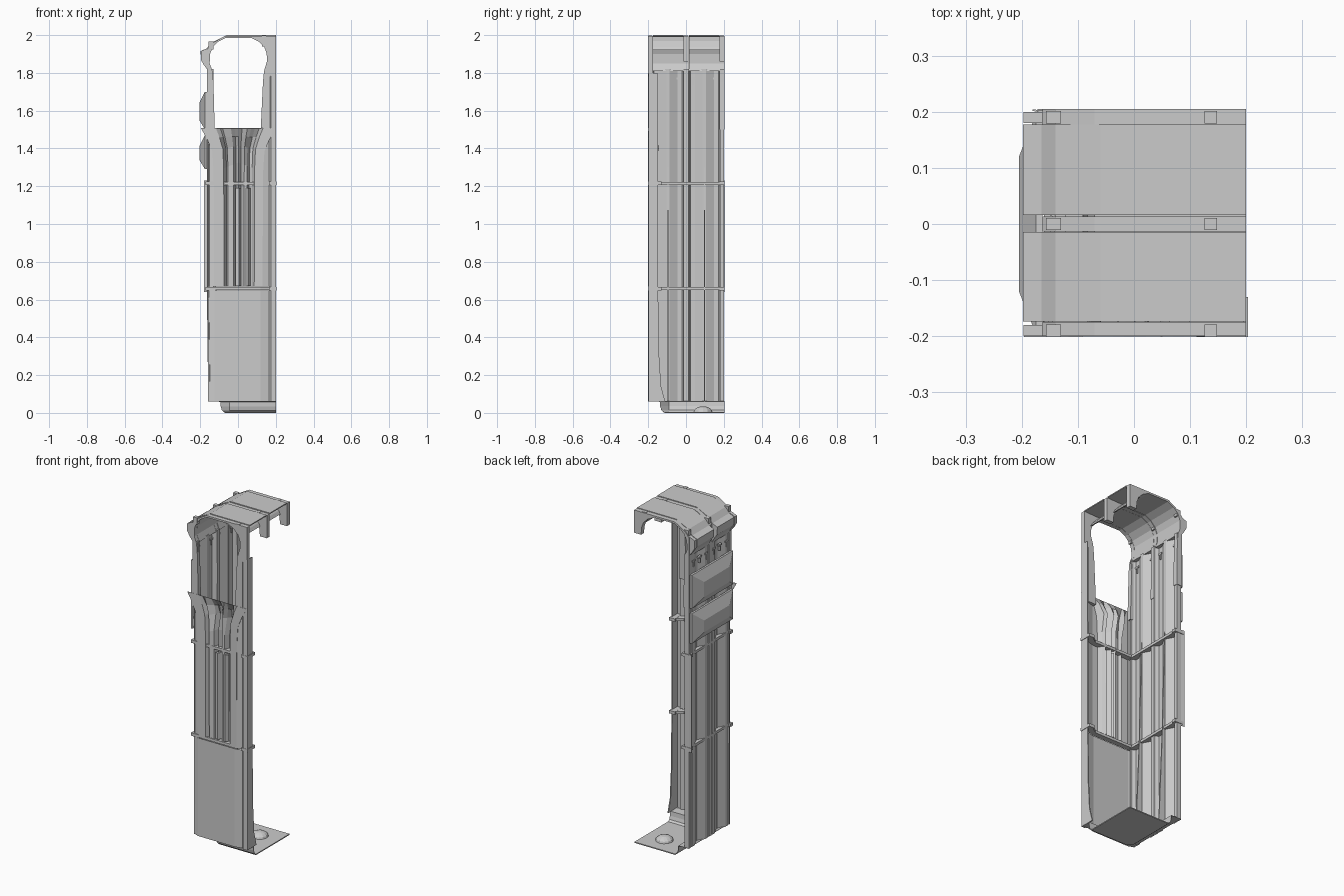
import bpy, bmesh, math
from mathutils import Vector

if "Cube" in bpy.data.objects:
    bpy.data.objects.remove(bpy.data.objects["Cube"])


def finish(name, bm, thick=0):
    bmesh.ops.recalc_face_normals(bm, faces=bm.faces)
    me = bpy.data.meshes.new(name)
    bm.to_mesh(me)
    bm.free()
    ob = bpy.data.objects.new(name, me)
    bpy.context.collection.objects.link(ob)
    if thick:
        m = ob.modifiers.new("shell", 'SOLIDIFY')
        m.thickness = thick
        m.offset = 0
    return ob


def place(axis, p, t):
    return {'x': (t, p[0], p[1]), 'y': (p[0], t, p[1]), 'z': (p[0], p[1], t)}[axis]


def prism(name, pts, axis, a, b):
    """Closed outline extruded along an axis."""
    bm = bmesh.new()
    f = bm.faces.new([bm.verts.new(place(axis, p, a)) for p in pts])
    r = bmesh.ops.extrude_face_region(bm, geom=[f])
    d = Vector(place(axis, (0, 0), b - a))
    bmesh.ops.translate(bm, vec=d, verts=[v for v in r['geom'] if isinstance(v, bmesh.types.BMVert)])
    bm.faces.ensure_lookup_table()
    if len([g for g in bm.faces if len(g.verts) == len(pts)]) < 2 and len(pts) != 4:
        bm.faces.new([v for v in f.verts])
    return finish(name, bm)


def box(name, x0, x1, y0, y1, z0, z1):
    return prism(name, [(x0, y0), (x1, y0), (x1, y1), (x0, y1)], 'z', z0, z1)


def loft(name, rows, thick=0.004):
    """Thin sheet through rows of points."""
    bm = bmesh.new()
    vs = [[bm.verts.new(p) for p in r] for r in rows]
    for r, s in zip(vs, vs[1:]):
        for i in range(len(r) - 1):
            bm.faces.new((r[i], r[i + 1], s[i + 1], s[i]))
    return finish(name, bm, thick)


def wall(name, plan, z0, z1):
    return loft(name, [[(x, y, z) for x, y in plan] for z in (z0, z1)])


# Arch ribs with horseshoe opening
inner = [(-.13, 1.75), (-.135, 1.81), (-.15, 1.85), (-.148, 1.9), (-.135, 1.935), (-.105, 1.965),
         (-.065, 1.985), (.07, 1.985), (.11, 1.965), (.14, 1.935), (.152, 1.9)]
crown = [(.2, 1.996), (-.07, 1.996), (-.14, 1.955), (-.163, 1.925), (-.163, 1.5)]
for nm, y0, y1 in (("middle", -.013, .013), ("back", .177, .205)):
    prism(nm + "_arch_rib", [(-.127, 1.5)] + inner + [(.154, 1.86), (.2, 1.86)] + crown, 'y', y0, y1)
prism("front_arch_rib", [(-.122, 1.45)] + inner +
      [(.153, 1.86), (.138, 1.81), (.132, 1.75), (.118, 1.45), (.17, 1.45), (.17, 1.78), (.2, 1.8)]
      + crown[:-1] + [(-.163, 1.45)], 'y', -.2, -.175)
for y in (-.19, 0, .19):
    box("rib_bolt", .126, .148, y - .011, y + .011, 1.94, 1.999)
    box("rib_bolt", -.157, -.13, y - .011, y + .011, 1.925, 1.965)
    if y:
        prism("rib_shoulder", [(-.163, 1.82), (-.18, 1.84), (-.197, 1.87), (-.197, 1.915), (-.163, 1.93)],
              'y', y - .01, y + .01)

# Roof panels: flat top over a round barrel, open on the right
roof = [(-.16, 1.81), (-.175, 1.84), (-.196, 1.87), (-.198, 1.915), (-.165, 1.93), (-.14, 1.96),
        (-.06, 2), (.2, 2), (.2, 1.994), (.085, 1.99), (.118, 1.97), (.147, 1.938), (.157, 1.92),
        (.15, 1.92)] + inner[9:0:-1]
for y0, y1 in ((-.174, -.014), (.016, .177)):
    prism("roof_panel", roof, 'y', y0, y1)

# Left wall: posts, folded panels, inner fins
for nm, y0, y1 in (("front", -.19, -.178), ("middle", -.013, .013), ("back", .18, .202)):
    box(nm + "_left_post", -.16, -.13, y0, y1, .06, 1.82)
for c in (-.095, .097):
    plan = [(-.14, -.084), (-.158, -.075), (-.158, -.05), (-.136, -.008), (-.136, .008), (-.158, .05),
            (-.158, .075), (-.14, .084)]
    wall("left_folded_panel", [(x, y + c) for x, y in plan], .06, 1.82)
    prism("inner_fin", [(-.14, .06), (-.09, .06), (-.115, .65), (-.132, 1.3), (-.14, 1.3)],
          'y', c - .003, c + .003)
    for d in (-.06, 0, .06):
        box("wall_tab", -.163, -.15, c + d - .014, c + d + .014, 1.765, 1.775)
        box("wall_tab_stem", -.163, -.15, c + d - .004, c + d + .004, 1.735, 1.765)
loft("side_fin", [[(-.16, .2, z), (-.181, .203, z)] for z in (.64, 1.23)], .003)

# Armour pads on the left wall
for z0, z1 in ((1.29, 1.47), (1.5, 1.7)):
    bm = bmesh.new()
    rings = [[bm.verts.new((x, sy * y, z)) for sy, z in ((-1, a), (1, a), (1, b), (-1, b))]
             for x, y, a, b in ((-.163, .195, z0, z1), (-.175, .195, z0, z1),
                                (-.205, .12, z0 + .05, z1 - .06))]
    for r, s in zip(rings, rings[1:]):
        for i in range(4):
            j = (i + 1) % 4
            bm.faces.new((r[i], r[j], s[j], s[i]))
    bm.faces.new(rings[-1])
    finish("armour_pad", bm)

# Front wall and right corner column
loft("lower_front_panel", [[(-.16 + e, -.175, z), (-.15 + e, -.19, z), (-.125, -.198, z), (.118, -.198, z),
                            (.168, -.186, z)] for e, z in ((.004, .06), (-.003, .648))])
wall("front_left_edge", [(-.163, -.175), (-.15, -.192), (-.122, -.198)], .668, 1.46)
wall("front_right_edge", [(.125, -.198), (.168, -.186)], .668, 1.46)
wall("corner_column", [(.165, -.188), (.175, -.198), (.198, -.198), (.198, -.15)], .06, 1.8)
prism("column_flange", [(-.198, 1.8), (-.15, 1.8), (-.148, .65), (-.142, .3), (-.132, .14), (-.11, .06),
                        (-.198, .06)], 'x', .194, .2)

# Hanging drape: wide straight top gathered into folds
fold = [(-1, 0), (-.6, 0), (-.48, .7), (-.42, .1), (-.2, .2), (-.1, 1), (0, .35), (.1, .9),
        (.24, .1), (.34, .2), (.44, 1), (.56, .7), (.66, 0), (1, 0)]
rows = []
for z, w, a, sag in ((1.507, .198, 0, 0), (1.46, .168, .012, .01), (1.4, .138, .035, .03),
                     (1.3, .131, .036, .05), (1.19, .13, .034, 0), (.668, .128, .034, 0)):
    rows.append([(x * w + .002, -.2 + d * a + (.02 if .1 < d and 1.35 < z < 1.47 else 0),
                  z + sag * (.5 - abs(x))) for x, d in fold])
loft("front_drape", rows, .002)
for x in (.0, .05):
    prism("drape_fold", [(x - .012, -.194), (x + .004, -.2), (x + .016, -.18), (x, -.165)], 'z', .672, 1.19)

# Horizontal bands behind the seams, with clips at the posts
for z in (.65, 1.207):
    prism("band", [(-.16, .203), (-.16, -.18), (-.14, -.197), (.12, -.197), (.165, -.185), (.2, -.2),
                   (.2, -.145), (.165, -.14), (.13, -.165), (-.122, -.165), (-.122, .203)],
          'z', z, z + .016)
    for x0, x1, y0, y1 in ((.165, .203, -.201, -.13), (-.172, -.115, .178, .205), (-.172, -.12, -.2, -.178)):
        box("band_clip", x0, x1, y0, y1, z - .001, z + .017)

# Base tray with flared skirt and dome
prism("base_plate", [(-.07, .203), (-.07, -.09), (-.045, -.115), (.2, -.115), (.2, .203)], 'z', 0, .006)
skirt = []
for o, z in ((0, .003), (.014, .014), (.02, .035), (.022, .06)):
    skirt.append([(-.07 - o, .203, z), (-.07 - o, -.09, z), (-.045, -.115 - o, z), (.2, -.115 - o, z)])
skirt.append([(-.155, .203, .062), (-.155, -.16, .062), (-.13, -.19, .062), (.2, -.19, .062)])
loft("base_skirt", skirt, .003)
bm = bmesh.new()
bmesh.ops.create_uvsphere(bm, u_segments=12, v_segments=8, radius=.05)
bmesh.ops.bisect_plane(bm, geom=bm.verts[:] + bm.edges[:] + bm.faces[:], plane_co=(0, 0, 0),
                       plane_no=(0, 0, 1), clear_inner=True)
for v in bm.verts:
    v.co = Vector((v.co.x + .08, v.co.y + .09, v.co.z * .6 + .005))
finish("base_dome", bm)
